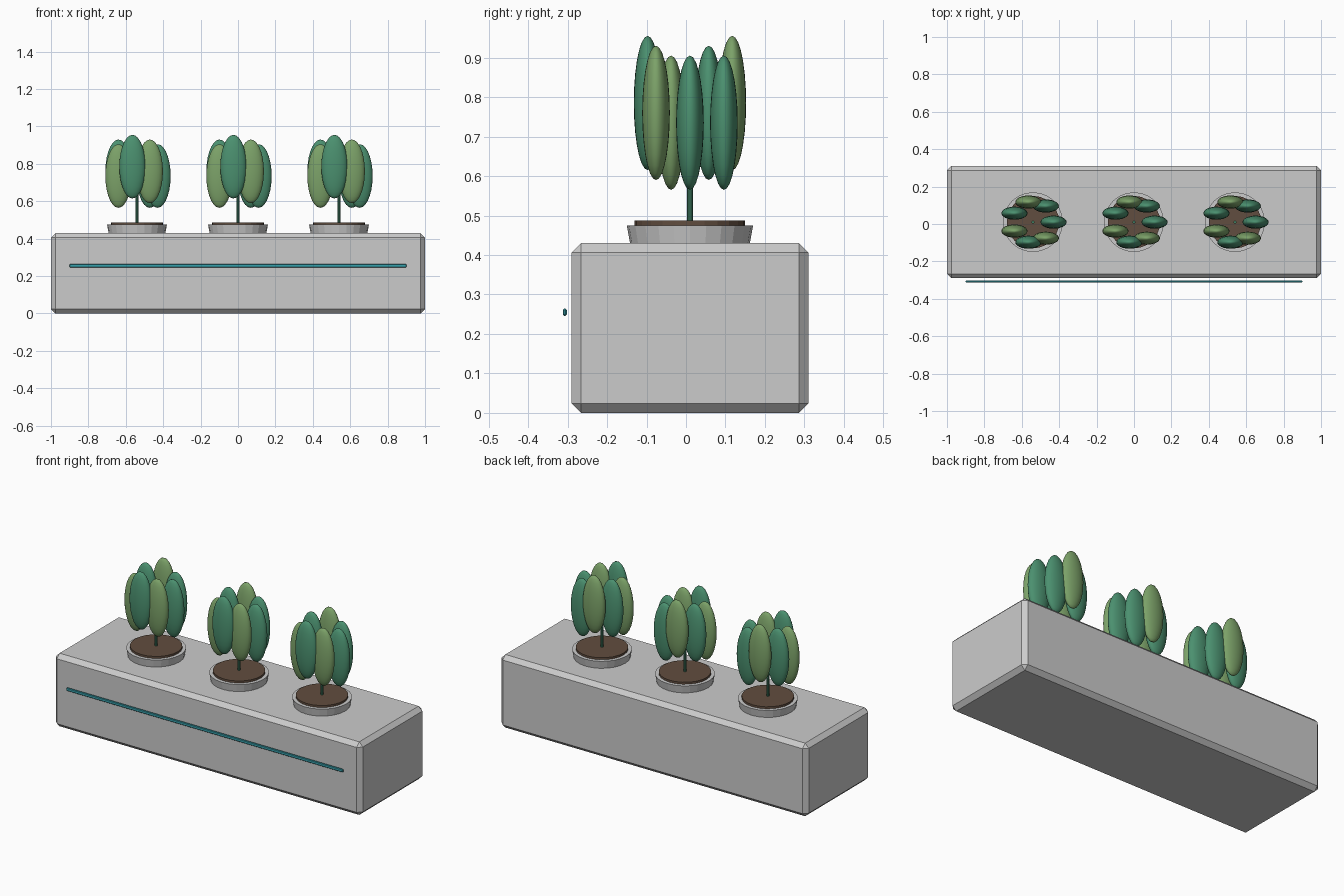
import bpy
from math import sin, cos, tau

if "Cube" in bpy.data.objects:
    bpy.data.objects.remove(bpy.data.objects["Cube"])

CY = 0.01  # depth centre of the box and the plants


def material(name, rgb):
    m = bpy.data.materials.new(name)
    m.diffuse_color = (*rgb, 1)
    m.use_nodes = True
    m.node_tree.nodes["Principled BSDF"].inputs["Base Color"].default_value = m.diffuse_color
    return m


TEAL = material("teal", (0.04, 0.36, 0.42))
SOIL = material("soil_brown", (0.12, 0.075, 0.05))
STEM = material("stem_green", (0.05, 0.2, 0.12))
DARK = material("dark_leaf", (0.07, 0.28, 0.16))
LIGHT = material("light_leaf", (0.2, 0.36, 0.14))


def finish(name, mat=None):
    ob = bpy.context.object
    ob.name = name
    if mat:
        ob.data.materials.append(mat)
    return ob


def box(name, loc, size, bevel, mat=None):
    bpy.ops.mesh.primitive_cube_add(size=1, location=loc)
    ob = finish(name, mat)
    ob.scale = size
    bpy.ops.object.transform_apply(location=False, rotation=False, scale=True)
    mod = ob.modifiers.new("chamfer", 'BEVEL')
    mod.width = bevel
    mod.segments = 1
    return ob


def cone(name, x, z0, z1, r0, r1, sides, mat=None):
    bpy.ops.mesh.primitive_cone_add(vertices=sides, radius1=r0, radius2=r1, depth=z1 - z0,
                                    location=(x, CY, (z0 + z1) / 2))
    return finish(name, mat)


def leaf(name, loc, mat):
    bpy.ops.mesh.primitive_uv_sphere_add(segments=24, ring_count=14, radius=1, location=loc)
    ob = finish(name, mat)
    ob.scale = (0.07, 0.035, 0.17)
    bpy.ops.object.transform_apply(location=False, rotation=False, scale=True)
    bpy.ops.object.shade_smooth()


# Planter body and the thin accent strip floating before its front
box("planter_box", (0, CY, 0.215), (2, 0.6, 0.43), 0.024)
box("accent_strip", (0, -0.307, 0.255), (1.8, 0.01, 0.018), 0.003, TEAL)

# Three potted plants, each with a ring of seven upright leaves
for p, x in enumerate((-0.54, 0, 0.54), 1):
    cone(f"pot_{p}", x, 0.255, 0.475, 0.12, 0.16, 24)
    cone(f"soil_{p}", x, 0.463, 0.487, 0.14, 0.14, 24, SOIL)
    cone(f"stem_{p}", x, 0.475, 0.74, 0.008, 0.008, 10, STEM)
    for i in range(1, 8):
        a = tau * i / 7
        z = (0.76, 0.735, 0.785)[i % 3]
        leaf(f"leaf_{p}_{i}", (x + 0.11 * cos(a), CY + 0.11 * sin(a), z),
             DARK if i % 2 else LIGHT)
